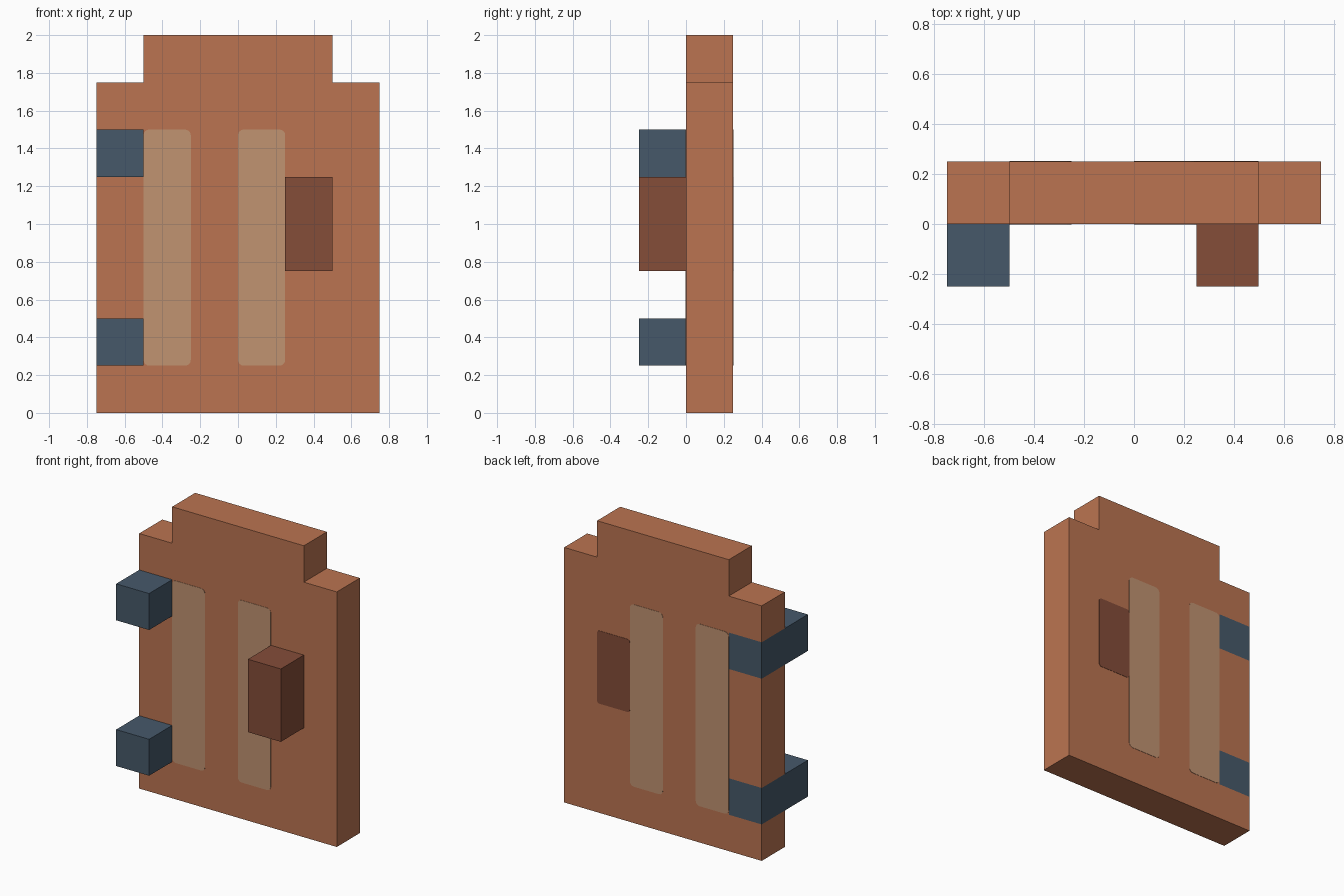
import bpy, bmesh, math

old = bpy.data.objects.get("Cube")
if old:
    bpy.data.objects.remove(old, do_unlink=True)


def material(name, rgb):
    """Flat material from 0-255 sRGB values."""
    lin = [((c / 255 + 0.055) / 1.055) ** 2.4 for c in rgb]
    mat = bpy.data.materials.new(name)
    mat.diffuse_color = (*lin, 1)
    mat.use_nodes = True
    bsdf = mat.node_tree.nodes["Principled BSDF"]
    bsdf.inputs["Base Color"].default_value = (*lin, 1)
    bsdf.inputs["Roughness"].default_value = 0.9
    return mat


TERRACOTTA = material("terracotta wood", (187, 116, 81))
TAN = material("tan inlay", (193, 147, 113))
BROWN = material("dark brown handle", (133, 77, 57))
SLATE = material("slate blue hinge", (70, 89, 106))


def slab(name, outline, y0, y1, mat):
    """Extrude an (x, z) outline from y0 to y1."""
    bm = bmesh.new()
    front = bm.faces.new([bm.verts.new((x, y0, z)) for x, z in outline])
    ext = bmesh.ops.extrude_face_region(bm, geom=[front], use_keep_orig=True)
    verts = [v for v in ext["geom"] if isinstance(v, bmesh.types.BMVert)]
    bmesh.ops.translate(bm, verts=verts, vec=(0, y1 - y0, 0))
    bmesh.ops.recalc_face_normals(bm, faces=bm.faces)
    mesh = bpy.data.meshes.new(name)
    bm.to_mesh(mesh)
    bm.free()
    mesh.materials.append(mat)
    obj = bpy.data.objects.new(name, mesh)
    bpy.context.collection.objects.link(obj)
    return obj


def rect(x0, x1, z0, z1):
    return [(x0, z0), (x1, z0), (x1, z1), (x0, z1)]


def round_rect(x0, x1, z0, z1, r=0.03, steps=4):
    corners = [(x1 - r, z0 + r, -90), (x1 - r, z1 - r, 0),
               (x0 + r, z1 - r, 90), (x0 + r, z0 + r, 180)]
    return [(cx + r * math.cos(math.radians(a + 90 * i / steps)),
             cz + r * math.sin(math.radians(a + 90 * i / steps)))
            for cx, cz, a in corners for i in range(steps + 1)]


BACK = 0.25    # back plane of the door; its front plane is y = 0
PLATE = 0.002  # thickness of painted plates
HINGES = {"upper_hinge": (1.25, 1.5), "lower_hinge": (0.25, 0.5)}

# Door panel with stepped top corners and a mortise for each hinge
outline = [(-0.75, 0), (0.75, 0), (0.75, 1.75), (0.5, 1.75),
           (0.5, 2), (-0.5, 2), (-0.5, 1.75), (-0.75, 1.75)]
for z0, z1 in HINGES.values():
    outline += [(-0.75, z1), (-0.5, z1), (-0.5, z0), (-0.75, z0)]
slab("door_panel", outline, 0, BACK, TERRACOTTA)

# Hinge blocks fill the mortises and stand out at the front
for name, (z0, z1) in HINGES.items():
    slab(name, rect(-0.75, -0.5, z0, z1), -0.25, BACK, SLATE)

# Handle block, with its flush end showing at the back
slab("handle", rect(0.25, 0.5, 0.75, 1.25), -0.25, 0, BROWN)
slab("handle_back_plate", round_rect(0.25, 0.5, 0.75, 1.25, 0.02),
     BACK, BACK + PLATE, BROWN)

# Tall light strips on both faces
for side, x0 in (("right", -0.5), ("left", 0.0)):
    strip = round_rect(x0, x0 + 0.25, 0.25, 1.5)
    slab(side + "_strip_front", strip, -PLATE, 0, TAN)
    slab(side + "_strip_back", strip, BACK, BACK + PLATE, TAN)
